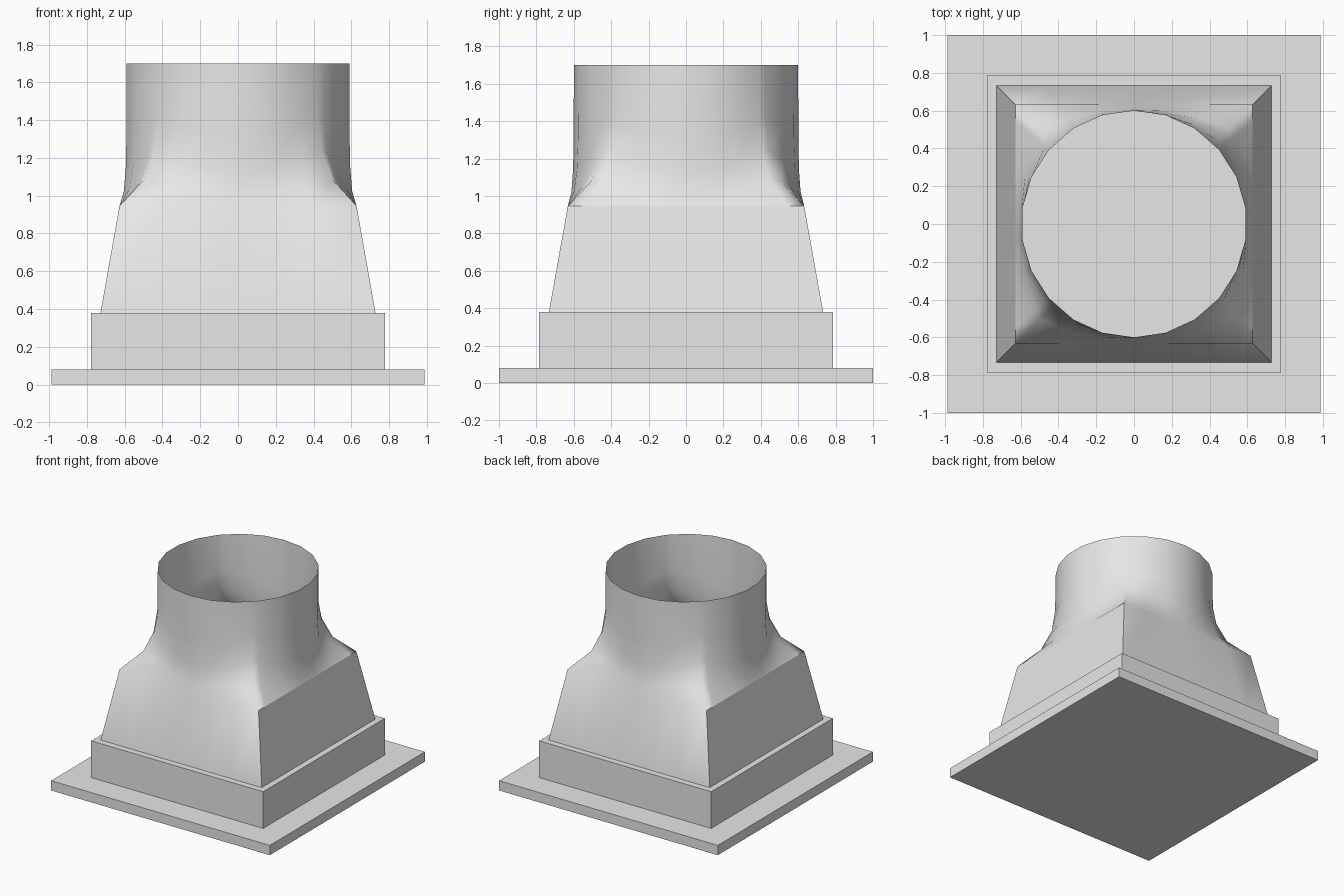
import bpy
import bmesh
from math import pi, cos, sin

if "Cube" in bpy.data.objects:
    bpy.data.objects.remove(bpy.data.objects["Cube"], do_unlink=True)

SIDES = 22
RADIUS = 0.6

metal = bpy.data.materials.new("light_grey_metal")
metal.use_nodes = True
grey = (0.8, 0.8, 0.8, 1)
metal.diffuse_color = grey
metal.node_tree.nodes["Principled BSDF"].inputs["Base Color"].default_value = grey


def add_object(name, bm):
    mesh = bpy.data.meshes.new(name)
    bm.to_mesh(mesh)
    bm.free()
    mesh.materials.append(metal)
    obj = bpy.data.objects.new(name, mesh)
    bpy.context.collection.objects.link(obj)
    return obj


def add_box(name, half_x, half_y, bottom, top):
    bm = bmesh.new()
    bmesh.ops.create_cube(bm, size=2)
    for v in bm.verts:
        v.co.x *= half_x
        v.co.y *= half_y
        v.co.z = top if v.co.z > 0 else bottom
    add_object(name, bm)


def square_radius(a, half):
    return half / max(abs(cos(a)), abs(sin(a)))


def circle_radius(a):
    # distance to the straight side of the many-sided collar
    step = 2 * pi / SIDES
    offset = (a - pi / 2) % step - step / 2
    return RADIUS * cos(step / 2) / cos(offset)


# Base flange and square collar
add_box("base_flange", 0.988, 1.0, 0, 0.08)
add_box("square_collar", 0.777, 0.785, 0.08, 0.38)

# Duct: tapered square, curved transition, round neck (open at the top)
corners = [pi / 4 + i * pi / 2 for i in range(4)]
angles = sorted([(pi / 2 + i * 2 * pi / SIDES) % (2 * pi) for i in range(SIDES)] + corners)

# height at the side middle, height at the corner, share of the square shape
transition = [(0.945, 0.945, 1), (1.02, 1.08, 0.4), (1.14, 1.24, 0.12),
              (1.32, 1.42, 0.01), (1.7, 1.7, 0)]

bm = bmesh.new()
rings = [[bm.verts.new((cos(a) * square_radius(a, 0.733), sin(a) * square_radius(a, 0.733), 0.38))
          for a in angles]]
for side_z, corner_z, share in transition:
    ring = []
    for a in angles:
        square = square_radius(a, 0.632)
        r = share * square + (1 - share) * circle_radius(a)
        cornerness = (square / 0.632 - 1) / (2 ** 0.5 - 1)
        z = side_z + (corner_z - side_z) * cornerness
        ring.append(bm.verts.new((r * cos(a), r * sin(a), z)))
    rings.append(ring)

count = len(angles)
for lower, upper in zip(rings, rings[1:]):
    for i in range(count):
        j = (i + 1) % count
        bm.faces.new((lower[i], lower[j], upper[j], upper[i])).smooth = True

# Crisp taper corners, and crisp shoulders on the two x sides
for i, a in enumerate(angles):
    if any(abs(a - c) < 0.001 for c in corners):
        bm.edges.get((rings[0][i], rings[1][i])).smooth = False
    pair = (rings[1][i], rings[1][(i + 1) % count])
    if all(abs(v.co.x) > 0.63 for v in pair):
        bm.edges.get(pair).smooth = False

duct = add_object("transition_duct", bm)
duct.scale.x = 0.993
